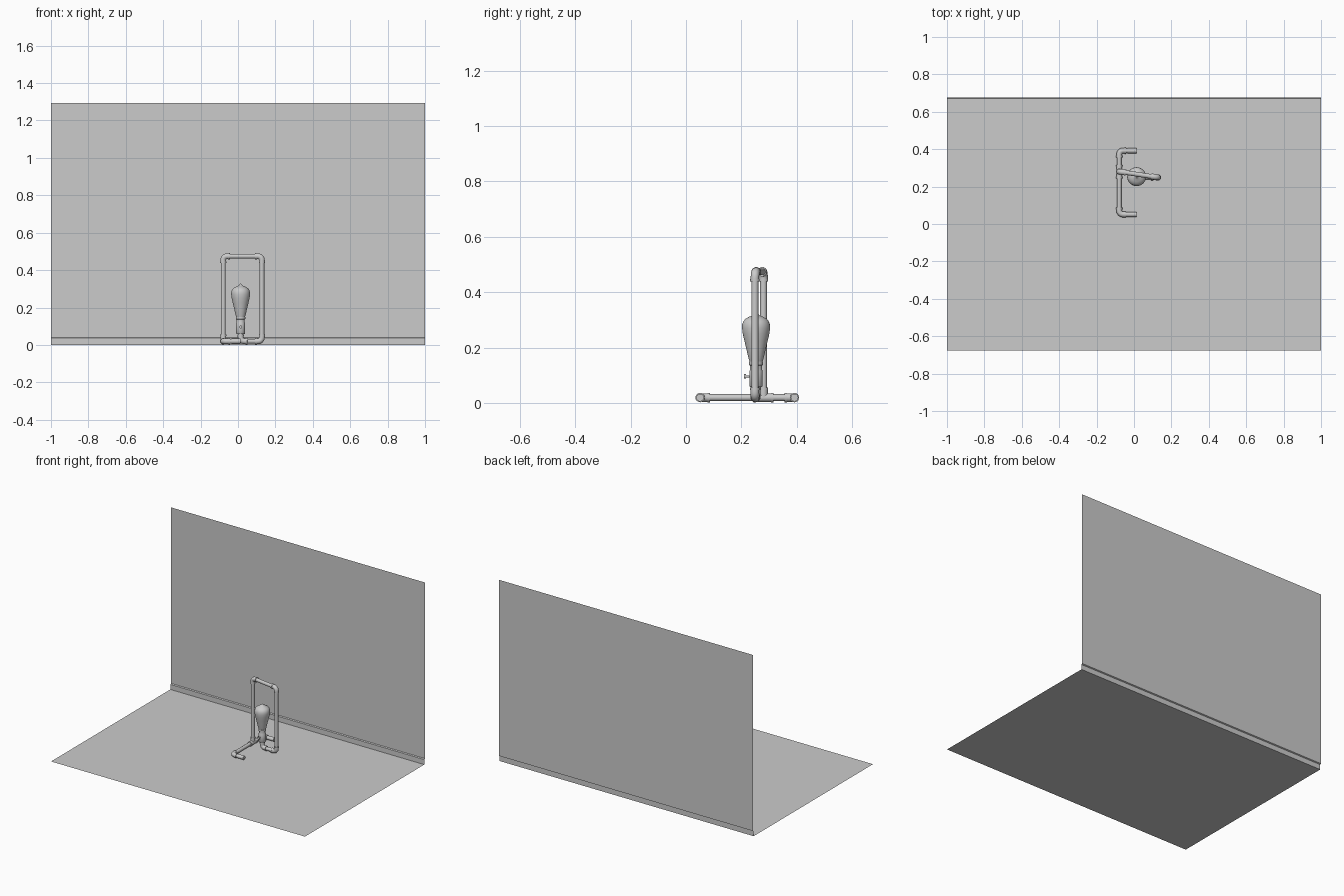
import bpy, bmesh, math
from mathutils import Vector as V

if "Cube" in bpy.data.objects:
    bpy.data.objects.remove(bpy.data.objects["Cube"])

PIPE, FIT = 0.0125, 0.0155


def add_mesh(name, bm, smooth=True):
    bmesh.ops.recalc_face_normals(bm, faces=bm.faces[:])
    me = bpy.data.meshes.new(name)
    bm.to_mesh(me)
    bm.free()
    ob = bpy.data.objects.new(name, me)
    bpy.context.collection.objects.link(ob)
    if smooth:
        select(ob)
        bpy.ops.object.shade_smooth_by_angle(angle=math.radians(40))
    return ob


def select(ob):
    bpy.ops.object.select_all(action='DESELECT')
    ob.select_set(True)
    bpy.context.view_layer.objects.active = ob


def tube(name, pts, r):
    """Round capped tube along a polyline."""
    cu = bpy.data.curves.new(name, 'CURVE')
    cu.dimensions = '3D'
    cu.bevel_depth, cu.bevel_resolution, cu.use_fill_caps = r, 6, True
    sp = cu.splines.new('POLY')
    sp.points.add(len(pts) - 1)
    for p, co in zip(sp.points, pts):
        p.co = (*co, 1)
    ob = bpy.data.objects.new(name, cu)
    bpy.context.collection.objects.link(ob)
    select(ob)
    bpy.ops.object.convert(target='MESH')
    bpy.ops.object.shade_smooth_by_angle(angle=math.radians(40))
    return ob


def elbow(name, a, c, b, leg=0.036, bend=0.024):
    """Pipe fitting round corner c, towards a and b, with a collar at each mouth."""
    da, db = (a - c).normalized(), (b - c).normalized()
    pts = [c + da * leg]
    for i in range(9):
        t = i / 8
        pts.append(c + da * bend * (1 - t) ** 2 + db * bend * t ** 2)
    pts.append(c + db * leg)
    tube(name, pts, FIT)
    for d in (da, db):
        tube(name + "_collar", [c + d * (leg - 0.009), c + d * leg], FIT + 0.0015)


def pipe_run(name, pts):
    """Straight pipes between points, with elbows on the inner corners."""
    for i in range(len(pts) - 1):
        d = (pts[i + 1] - pts[i]).normalized()
        s = pts[i] + d * (0.02 if i else 0)
        e = pts[i + 1] - d * (0.02 if i < len(pts) - 2 else 0)
        tube(name + "_pipe", [s, e], PIPE)
    for a, c, b in zip(pts, pts[1:], pts[2:]):
        elbow(name + "_elbow", a, c, b)


def lathe(name, prof, centre, steps=32):
    bm = bmesh.new()
    vs = [bm.verts.new((r, 0, z)) for r, z in prof]
    es = [bm.edges.new(p) for p in zip(vs, vs[1:])]
    bmesh.ops.spin(bm, geom=vs + es, axis=(0, 0, 1), cent=(0, 0, 0),
                   angle=math.tau, steps=steps)
    bmesh.ops.remove_doubles(bm, verts=bm.verts[:], dist=1e-5)
    ob = add_mesh(name, bm)
    ob.location = centre
    return ob


# room: floor, skirting ledge and wall as open sheets
bm = bmesh.new()
room = [(-0.675, 0), (0.667, 0), (0.667, 0.036), (0.675, 0.04), (0.675, 1.293)]
rows = [[bm.verts.new((x, y, z)) for x in (-1, 1)] for y, z in room]
for p, q in zip(rows, rows[1:]):
    bm.faces.new((p[0], p[1], q[1], q[0]))
add_mesh("floor_and_wall", bm, smooth=False)

# base feet
Z = 0.0195
L = -0.079
pipe_run("base", [V((0.010, 0.051, Z)), V((L, 0.051, Z)),
                  V((L, 0.392, Z)), V((0.010, 0.392, Z))])
for y in (0.051, 0.392):
    tube("foot_cap", [V((-0.035, y, Z)), V((0.013, y, Z))], 0.0138)

# tee joining the upright to the base
T = V((L, 0.28, Z))
for d in (V((0, 1, 0)), V((0, -1, 0)), V((0, 0, 1))):
    tube("tee", [T, T + d * 0.036], FIT)
    tube("tee_collar", [T + d * 0.027, T + d * 0.036], FIT + 0.0015)

# upright frame that loops over and returns to the socket
B = V((0.014, 0.253, 0))
H = 0.474
pipe_run("frame", [T, V((L, 0.28, H)), V((0.128, 0.249, H)),
                   V((0.128, 0.249, Z)), V((B.x, B.y, Z)), V((B.x, B.y, 0.075))])

# socket with switch knob
lathe("socket", [(0, 0.058), (0.021, 0.058), (0.024, 0.062), (0.024, 0.115),
                 (0.022, 0.12), (0.022, 0.135), (0.025, 0.138), (0.025, 0.15),
                 (0, 0.15)], B)
tube("switch_stem", [B + V((0, -0.02, 0.096)), B + V((0, -0.036, 0.096))], 0.004)
tube("switch_knob", [B + V((0, -0.036, 0.096)), B + V((0, -0.043, 0.096))], 0.008)

# teardrop bulb with pointed tip
lathe("bulb", [(0, 0.145), (0.023, 0.147), (0.028, 0.165), (0.035, 0.195),
               (0.042, 0.225), (0.048, 0.25), (0.0505, 0.27), (0.050, 0.283),
               (0.046, 0.295), (0.038, 0.304), (0.026, 0.311), (0.014, 0.316),
               (0.007, 0.321), (0.003, 0.327), (0, 0.329)], B)
